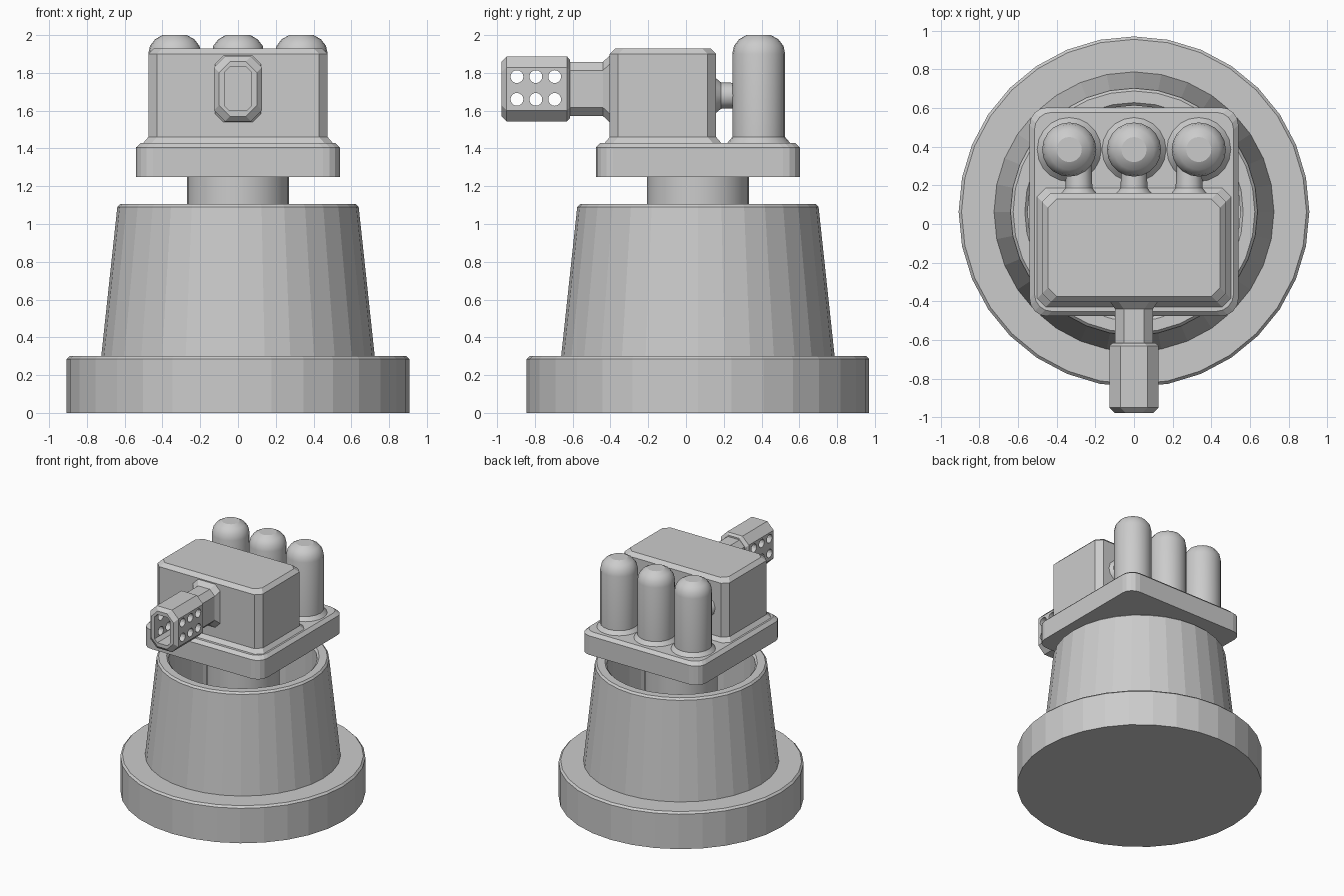
import bpy, bmesh, math
from mathutils import Vector, Matrix

if "Cube" in bpy.data.objects:
    bpy.data.objects.remove(bpy.data.objects["Cube"])

YC = 0.063  # centre line of the round stand


def finish(name, bm, matrix):
    bmesh.ops.remove_doubles(bm, verts=bm.verts, dist=1e-5)
    bmesh.ops.transform(bm, matrix=matrix, verts=bm.verts)
    bmesh.ops.recalc_face_normals(bm, faces=bm.faces)
    me = bpy.data.meshes.new(name)
    bm.to_mesh(me)
    bm.free()
    ob = bpy.data.objects.new(name, me)
    bpy.context.collection.objects.link(ob)
    return ob


def skin(name, rings, matrix):
    """Join equal-length rings of points and cap both ends."""
    bm = bmesh.new()
    loops = [[bm.verts.new(p) for p in ring] for ring in rings]
    n = len(loops[0])
    for a, b in zip(loops, loops[1:]):
        for i in range(n):
            j = (i + 1) % n
            bm.faces.new((a[i], a[j], b[j], b[i]))
    bm.faces.new(loops[0])
    bm.faces.new(loops[-1])
    return finish(name, bm, matrix)


def lathe(name, profile, segs, matrix):
    rings = [[(r * math.cos(2 * math.pi * i / segs), r * math.sin(2 * math.pi * i / segs), z)
              for i in range(segs)] for r, z in profile]
    return skin(name, rings, matrix)


def rounded_loft(name, sections, corner, steps, matrix):
    """Sections are (half_x, half_y, height); corners are cut in 'steps' segments."""
    rings = []
    for hx, hy, z in sections:
        ring = []
        for k, (sx, sy) in enumerate(((1, 1), (-1, 1), (-1, -1), (1, -1))):
            for s in range(steps + 1):
                a = math.pi / 2 * (k + s / steps)
                ring.append((sx * (hx - corner) + corner * math.cos(a),
                             sy * (hy - corner) + corner * math.sin(a), z))
        rings.append(ring)
    return skin(name, rings, matrix)


def at(x, y, z=0):
    return Matrix.Translation((x, y, z))


# Round stand: wide foot, tapered hollow shell, turning column
lathe("foot", [(0.907, 0), (0.907, 0.285), (0.892, 0.3)], 32, at(0, YC))
lathe("tapered_shell", [(0.725, 0.29), (0.639, 1.09), (0.625, 1.105), (0.565, 1.105),
                        (0.55, 1.09), (0.55, 0.32)], 32, at(0, YC))
lathe("column", [(0.27, 0.3), (0.27, 1.26)], 32, at(0, YC))

# Turret plate and main housing
rounded_loft("turret_plate", [(0.54, 0.54, 1.25), (0.54, 0.54, 1.405), (0.515, 0.515, 1.43)],
             0.09, 4, at(0, YC))
rounded_loft("housing", [(0.505, 0.312, 1.425), (0.475, 0.282, 1.46), (0.475, 0.282, 1.9),
                         (0.445, 0.252, 1.93)], 0.045, 1, at(0, -0.122))

# Three domed canisters with pipes into the housing
canister = [(0.17, 1.425), (0.14, 1.46), (0.14, 1.9), (0.131, 1.943), (0.105, 1.977), (0.065, 2.0)]
pipe = [(0.095, 0), (0.07, 0.03), (0.065, 0.15)]
along_y = Matrix.Rotation(-math.pi / 2, 4, 'X')
for i in (-1, 0, 1):
    can = lathe("canister", canister, 20, at(0.335 * i, 0.385))
    lathe("canister_pipe", pipe, 12, at(0.285 * i, 0.155, 1.68) @ along_y)
    for ob in bpy.data.objects:
        if ob.name.startswith("canister"):
            bpy.context.view_layer.objects.active = ob

# Barrel: section plane is x/z, height runs forward along -y
forward = at(0, 0, 1.715) @ Matrix.Rotation(math.pi / 2, 4, 'X')
rounded_loft("barrel_neck", [(0.125, 0.18, 0.4), (0.098, 0.143, 0.44), (0.098, 0.143, 0.63)],
             0.045, 1, forward)
barrel = rounded_loft("barrel_muzzle", [(0.11, 0.155, 0.615), (0.127, 0.172, 0.63),
                                        (0.127, 0.172, 0.95), (0.1, 0.145, 0.977)],
                      0.058, 1, forward)

# Cut the bore and the side vents
cutters = [rounded_loft("bore_cutter", [(0.07, 0.115, 0.65), (0.07, 0.115, 1.1)], 0.025, 1, forward)]
along_x = Matrix.Rotation(math.pi / 2, 4, 'Y')
for y in (-0.895, -0.795, -0.695):
    for z in (1.66, 1.78):
        cutters.append(lathe("vent_cutter", [(0.034, -0.3), (0.034, 0.3)], 16, at(0, y, z) @ along_x))
for c in cutters:
    mod = barrel.modifiers.new("cut", 'BOOLEAN')
    mod.operation = 'DIFFERENCE'
    mod.solver = 'EXACT'
    mod.object = c
    c.hide_render = True
    c.hide_viewport = True

# Soften the round parts
bpy.ops.object.select_all(action='DESELECT')
for ob in bpy.data.objects:
    if ob.name.startswith(("canister", "column")):
        ob.select_set(True)
        bpy.context.view_layer.objects.active = ob
bpy.ops.object.shade_smooth_by_angle(angle=math.radians(30))
